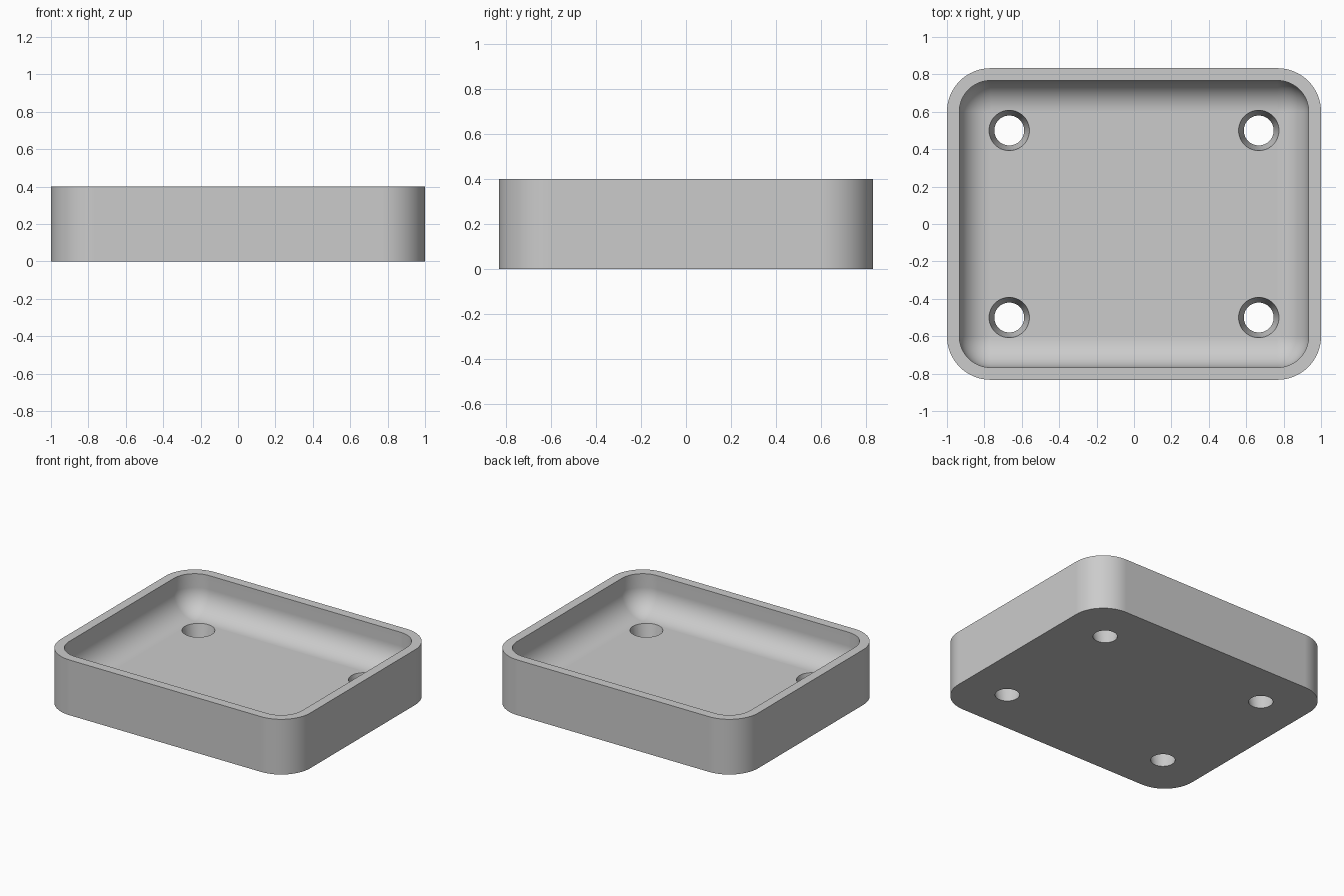
import bpy
import bmesh
from math import sin, cos, pi

cube = bpy.data.objects.get("Cube")
if cube:
    bpy.data.objects.remove(cube, do_unlink=True)

CORE_X, CORE_Y = 0.767, 0.6      # centres of the rounded corners
OUTER, INNER = 0.233, 0.167      # corner radii outside and inside the wall
HEIGHT, FLOOR = 0.4, 0.133
CORNER_STEPS, FILLET_STEPS = 16, 12

grey = bpy.data.materials.new("plain grey")
grey.use_nodes = True
color = (0.6, 0.6, 0.6, 1)
grey.diffuse_color = color
grey.node_tree.nodes["Principled BSDF"].inputs["Base Color"].default_value = color


def rounded_ring(bm, radius, z):
    """Rounded rectangle of vertices around the core rectangle."""
    ring = []
    for quarter, (sx, sy) in enumerate([(1, 1), (-1, 1), (-1, -1), (1, -1)]):
        for i in range(CORNER_STEPS + 1):
            a = (quarter + i / CORNER_STEPS) * pi / 2
            ring.append(bm.verts.new((sx * CORE_X + radius * cos(a),
                                      sy * CORE_Y + radius * sin(a), z)))
    return ring


# Tray shell: wall profile swept around the core, with a filleted inside floor
profile = [(OUTER, 0), (OUTER, HEIGHT), (INNER, HEIGHT)]
for i in range(FILLET_STEPS + 1):
    a = i / FILLET_STEPS * pi / 2
    profile.append((INNER * cos(a), FLOOR + INNER * (1 - sin(a))))

bm = bmesh.new()
rings = [rounded_ring(bm, r, z) for r, z in profile]
for low, high in zip(rings, rings[1:]):
    for i in range(len(low)):
        j = (i + 1) % len(low)
        bm.faces.new((low[i], low[j], high[j], high[i]))
bm.faces.new(rings[0])
bm.faces.new(rings[-1])
bmesh.ops.remove_doubles(bm, verts=bm.verts, dist=0.0005)
bmesh.ops.recalc_face_normals(bm, faces=bm.faces)
mesh = bpy.data.meshes.new("tray")
bm.to_mesh(mesh)
bm.free()
mesh.materials.append(grey)
tray = bpy.data.objects.new("tray", mesh)
bpy.context.collection.objects.link(tray)
bpy.context.view_layer.objects.active = tray
tray.select_set(True)

# Four tapered holes through the floor, wider at the top
BOTTOM_R, SLOPE = 0.08, 0.21
z0, z1 = -0.1, 0.25
bm = bmesh.new()
for x in (-0.667, 0.667):
    for y in (-0.5, 0.5):
        cone = bmesh.ops.create_cone(bm, cap_ends=True, segments=48,
                                     radius1=BOTTOM_R + SLOPE * z0,
                                     radius2=BOTTOM_R + SLOPE * z1,
                                     depth=z1 - z0)
        bmesh.ops.translate(bm, verts=cone["verts"], vec=(x, y, (z0 + z1) / 2))
cutter_mesh = bpy.data.meshes.new("hole_cutter")
bm.to_mesh(cutter_mesh)
bm.free()
cutter_mesh.materials.append(grey)
cutter = bpy.data.objects.new("hole_cutter", cutter_mesh)
cutter.hide_render = True
bpy.context.collection.objects.link(cutter)

cut = tray.modifiers.new("holes", 'BOOLEAN')
cut.operation = 'DIFFERENCE'
cut.solver = 'EXACT'
cut.object = cutter
bpy.ops.object.modifier_apply(modifier=cut.name)
bpy.data.objects.remove(cutter, do_unlink=True)

# Smooth rounds, crisp rims, flat floor
bpy.ops.object.shade_smooth_by_angle(angle=pi / 6)
weighted = tray.modifiers.new("flat_floor_normals", 'WEIGHTED_NORMAL')
weighted.keep_sharp = True
